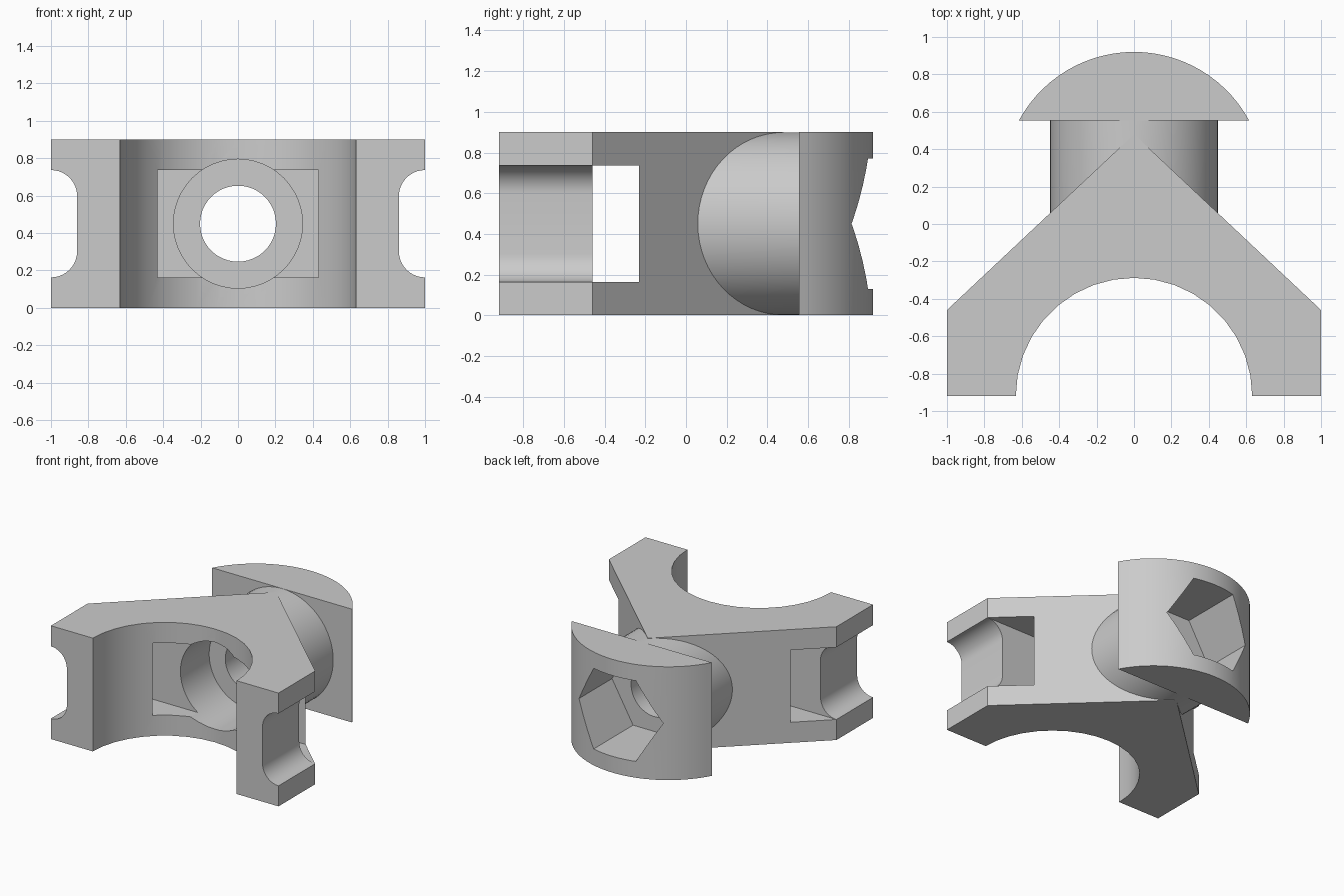
import bpy, bmesh, math
from mathutils import Matrix, Vector

cube = bpy.data.objects.get("Cube")
if cube:
    bpy.data.objects.remove(cube, do_unlink=True)

H = 0.9            # overall height
MID = H / 2        # height of the bore axis

grey = bpy.data.materials.new("light_grey")
grey.use_nodes = True
grey.diffuse_color = (0.6, 0.6, 0.6, 1)
grey.node_tree.nodes["Principled BSDF"].inputs["Base Color"].default_value = (0.6, 0.6, 0.6, 1)


def prism(name, outline, depth, place):
    """Extrude a 2D outline; place maps (u, v, w) to x, y, z."""
    bm = bmesh.new()
    face = bm.faces.new([bm.verts.new(place(u, v, 0)) for u, v in outline])
    new = bmesh.ops.extrude_face_region(bm, geom=[face])["geom"]
    shift = Vector(place(0, 0, depth)) - Vector(place(0, 0, 0))
    bmesh.ops.translate(bm, vec=shift, verts=[g for g in new if isinstance(g, bmesh.types.BMVert)])
    bmesh.ops.recalc_face_normals(bm, faces=bm.faces)
    mesh = bpy.data.meshes.new(name)
    bm.to_mesh(mesh)
    bm.free()
    mesh.materials.append(grey)
    obj = bpy.data.objects.new(name, mesh)
    bpy.context.collection.objects.link(obj)
    return obj


def arc(cx, cy, r, start, end, n):
    angles = [math.radians(start + (end - start) * i / n) for i in range(n + 1)]
    return [(cx + r * math.cos(a), cy + r * math.sin(a)) for a in angles]


def upright(z0):
    return lambda u, v, w: (u, v, z0 + w)


def along_y(y0):
    return lambda u, v, w: (u, y0 + w, v)


def rod(name, r, y0, y1, sides):
    return prism(name, arc(0, MID, r, 0, 360, sides)[:-1], y1 - y0, along_y(y0))


# Forked body with a round arch between its legs
outline = [(1, -0.92), (1, -0.46), (0, 0.48), (-1, -0.46), (-1, -0.92)]
outline += arc(0, -0.92, 0.632, 180, 0, 18)
body = prism("fork_bracket", outline, H, upright(0))

# Round neck and curved head
half = math.degrees(math.asin(0.615 / 0.7))
neck = rod("neck", 0.449, -0.1, 0.6, 64)
head = prism("head", arc(0, 0.22, 0.7, 90 - half, 90 + half, 28), H, upright(0))

# Counterbore, through hole and hexagonal socket
counterbore = rod("counterbore", 0.345, -0.6, 0.13, 48)
bore = rod("bore", 0.203, -0.6, 1.1, 48)
socket = rod("hex_socket", 0.37, 0.4, 1.1, 6)

# Cross slot through both legs, and round-cornered grooves on their outer sides
LOW, HIGH = 0.163, 0.737
slot = prism("cross_slot", [(-1.2, LOW), (1.2, LOW), (1.2, HIGH), (-1.2, HIGH)],
             0.23, along_y(-0.46))
grooves = []
for side in (1, -1):
    r = 0.14
    profile = [(1.1, LOW)] + arc(1.0, LOW + r, r, 270, 180, 10)
    profile += arc(1.0, HIGH - r, r, 180, 90, 10) + [(1.1, HIGH)]
    grooves.append(prism("side_groove", [(side * u, v) for u, v in profile], 0.6, along_y(-1.0)))

# Join and cut the parts
bpy.ops.object.select_all(action="DESELECT")
body.select_set(True)
bpy.context.view_layer.objects.active = body
steps = [(neck, "UNION"), (head, "UNION")]
steps += [(c, "DIFFERENCE") for c in (counterbore, bore, socket, slot, *grooves)]
for tool, operation in steps:
    tool.hide_render = True
    mod = body.modifiers.new(tool.name, "BOOLEAN")
    mod.operation = operation
    mod.solver = "EXACT"
    mod.object = tool
    bpy.ops.object.modifier_apply(modifier=mod.name)
    bpy.data.objects.remove(tool, do_unlink=True)

bpy.ops.object.shade_smooth_by_angle(angle=math.radians(25))
